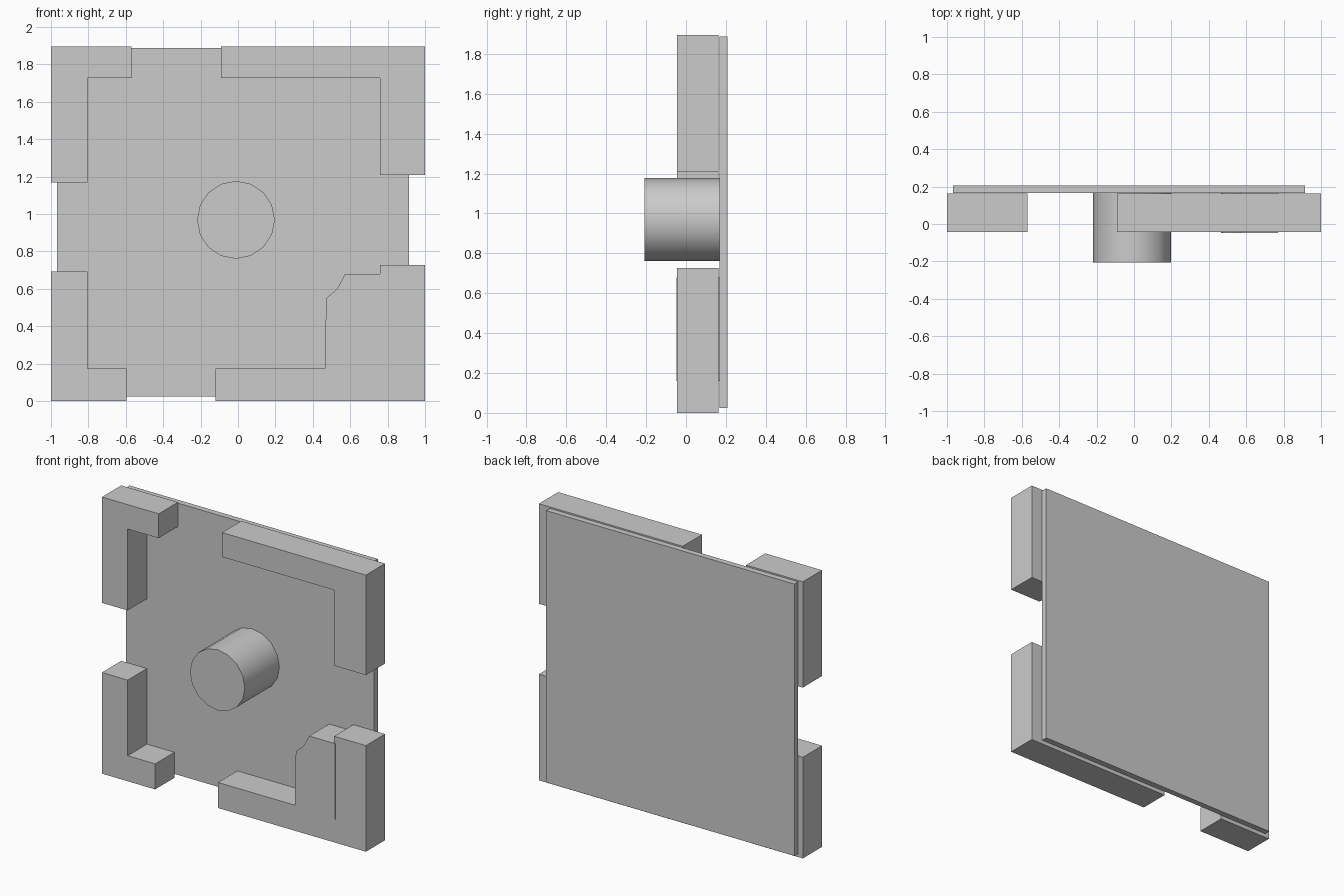
import bpy, bmesh
from math import radians
from mathutils import Matrix

if "Cube" in bpy.data.objects:
    bpy.data.objects.remove(bpy.data.objects["Cube"])


def extrude_profile(name, pts, y0, y1):
    """Extrude an (x, z) outline, given counter-clockwise from the front, along y."""
    bm = bmesh.new()
    face = bm.faces.new([bm.verts.new((x, y0, z)) for x, z in pts])
    new = bmesh.ops.extrude_face_region(bm, geom=[face])["geom"]
    moved = [g for g in new if isinstance(g, bmesh.types.BMVert)]
    bmesh.ops.translate(bm, verts=moved, vec=(0, y1 - y0, 0))
    bmesh.ops.recalc_face_normals(bm, faces=bm.faces)
    mesh = bpy.data.meshes.new(name)
    bm.to_mesh(mesh)
    bm.free()
    obj = bpy.data.objects.new(name, mesh)
    bpy.context.collection.objects.link(obj)
    return obj


def corner_bracket(name, cx, cz, end_x, end_z, in_x, in_z):
    """L-shaped bracket with outer corner (cx, cz) and inner corner (in_x, in_z)."""
    pts = [(cx, cz), (end_x, cz), (end_x, in_z), (in_x, in_z), (in_x, end_z), (cx, end_z)]
    return extrude_profile(name, pts, -0.044, 0.164)


# Back plate
extrude_profile("back_plate", [(-0.967, 0.025), (0.915, 0.025), (0.915, 1.887), (-0.967, 1.887)],
                0.167, 0.207)

# Four corner brackets
TOP = 1.895
corner_bracket("bracket_top_left", -1, TOP, -0.57, 1.17, -0.805, 1.728)
corner_bracket("bracket_top_right", 1, TOP, -0.09, 1.21, 0.76, 1.728)
corner_bracket("bracket_bottom_left", -1, 0, -0.597, 0.693, -0.805, 0.175)
corner_bracket("bracket_bottom_right", 1, 0, -0.12, 0.727, 0.76, 0.175)

# Gusset block filling the lower right corner, slightly proud of the bracket
extrude_profile("corner_gusset",
                [(0.465, 0.16), (0.77, 0.16), (0.77, 0.68), (0.573, 0.68), (0.53, 0.60),
                 (0.472, 0.55), (0.468, 0.39), (0.465, 0.39)], -0.048, 0.167)

# Central round post
bpy.ops.mesh.primitive_cylinder_add(vertices=16, radius=0.208, depth=0.377,
                                    location=(-0.011, -0.0185, 0.969),
                                    rotation=(radians(90), 0, 0))
post = bpy.context.object
post.name = "centre_post"
bpy.ops.object.shade_smooth_by_angle(angle=radians(30))
